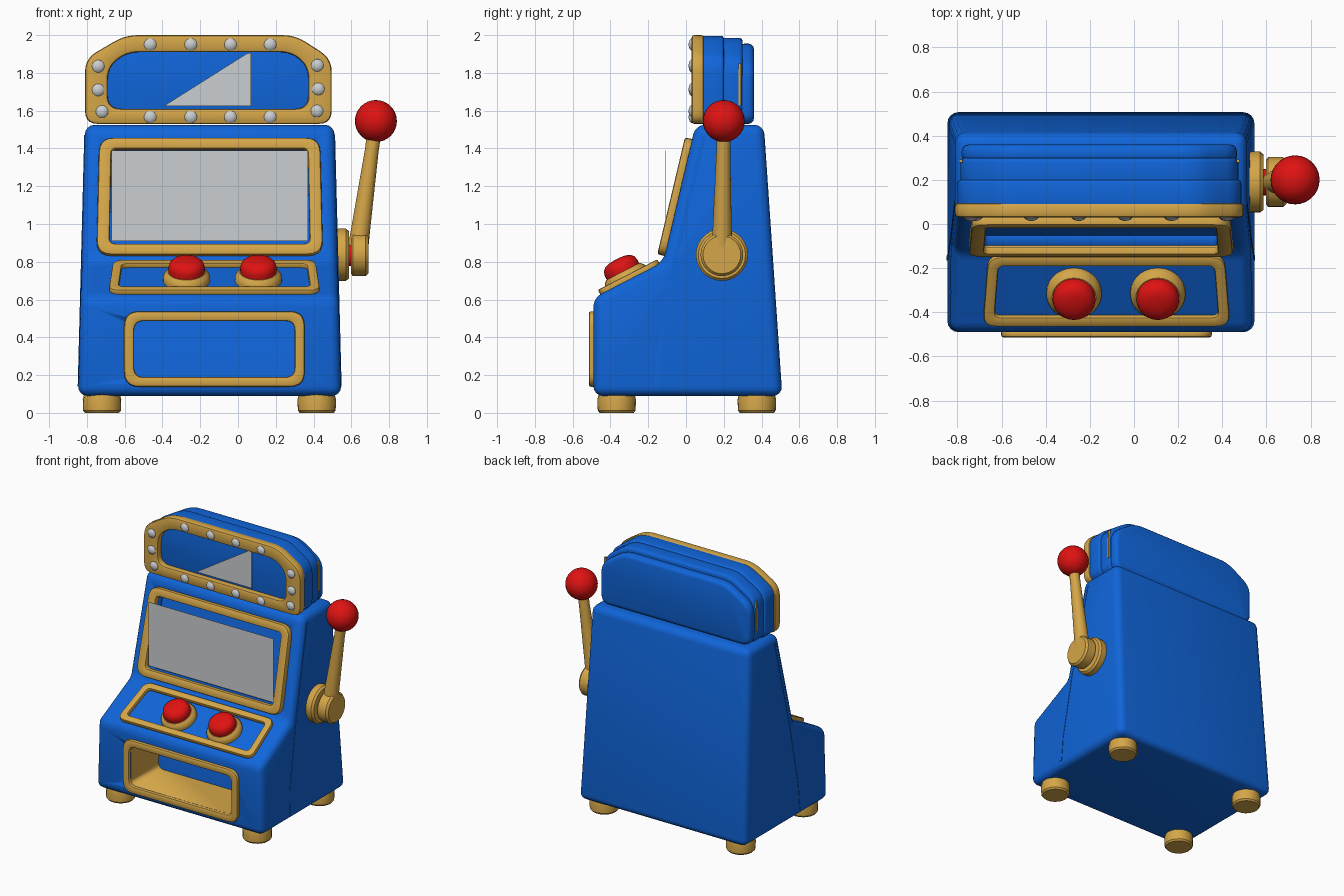
import bpy, bmesh, math
from mathutils import Matrix, Vector

if "Cube" in bpy.data.objects:
    bpy.data.objects.remove(bpy.data.objects["Cube"])


def material(name, rgb):
    m = bpy.data.materials.new(name)
    m.diffuse_color = (*rgb, 1)
    m.use_nodes = True
    m.node_tree.nodes["Principled BSDF"].inputs["Base Color"].default_value = m.diffuse_color
    return m


BLUE = material("blue", (0.005, 0.13, 0.70))
GOLD = material("gold", (0.66, 0.38, 0.065))
RED = material("red", (0.74, 0.006, 0.006))
GREY = material("light grey", (0.60, 0.62, 0.64))
CX = -0.15  # cabinet centre line


def place(x, y, z, degrees):
    """Sheet frame: local x = right, local y = up the slope, local z = outward."""
    return Matrix.Translation((x, y, z)) @ Matrix.Rotation(math.radians(degrees), 4, 'X')


def finish(name, bm, mat, bevel=0, segments=3):
    bmesh.ops.remove_doubles(bm, verts=bm.verts, dist=1e-5)
    bmesh.ops.recalc_face_normals(bm, faces=bm.faces)
    me = bpy.data.meshes.new(name)
    bm.to_mesh(me)
    bm.free()
    me.materials.append(mat)
    ob = bpy.data.objects.new(name, me)
    bpy.context.collection.objects.link(ob)
    for o in bpy.context.selected_objects:
        o.select_set(False)
    bpy.context.view_layer.objects.active = ob
    ob.select_set(True)
    if bevel:
        b = ob.modifiers.new("bevel", 'BEVEL')
        b.width, b.segments = bevel, segments
        b.limit_method, b.angle_limit = 'ANGLE', math.radians(28)
        bpy.ops.object.modifier_apply(modifier=b.name)
    bpy.ops.object.shade_smooth_by_angle(angle=math.radians(35))
    return ob


def rounded(points, r, seg=5):
    """Polygon with every corner replaced by a short curve."""
    out, n = [], len(points)
    for i in range(n):
        p, a, b = (Vector(points[k % n]) for k in (i, i - 1, i + 1))
        s = p + (a - p).normalized() * min(r, (a - p).length * 0.45)
        e = p + (b - p).normalized() * min(r, (b - p).length * 0.45)
        for k in range(seg + 1):
            t = k / seg
            out.append(s * (1 - t) ** 2 + p * 2 * t * (1 - t) + e * t * t)
    return out


def trapezoid(bottom, top, h):
    return [(-bottom, -h), (bottom, -h), (top, h), (-top, h)]


def slab(name, pts, z0, z1, mat, m, bevel=0):
    bm = bmesh.new()
    lo, hi = ([bm.verts.new(m @ Vector((p[0], p[1], z))) for p in pts] for z in (z0, z1))
    bm.faces.new(lo)
    bm.faces.new(hi)
    for i in range(len(pts)):
        bm.faces.new((lo[i - 1], lo[i], hi[i], hi[i - 1]))
    return finish(name, bm, mat, bevel)


def frame(name, outer, inner, z0, z1, m, bevel=0.012):
    bm = bmesh.new()
    rings = [[bm.verts.new(m @ Vector((p[0], p[1], z))) for p in pts]
             for pts, z in ((outer, z0), (outer, z1), (inner, z1), (inner, z0))]
    for j in range(4):
        a, b = rings[j - 1], rings[j]
        for i in range(len(outer)):
            bm.faces.new((a[i - 1], a[i], b[i], b[i - 1]))
    return finish(name, bm, GOLD, bevel, 2)


def lathe(name, profile, mat, m, n=28):
    bm = bmesh.new()
    rings = [[bm.verts.new(m @ Vector((r * math.cos(k * math.tau / n),
                                       r * math.sin(k * math.tau / n), z)))
              for k in range(n)] for r, z in profile]
    for a, b in zip(rings, rings[1:]):
        for k in range(n):
            bm.faces.new((a[k - 1], a[k], b[k], b[k - 1]))
    bm.faces.new(rings[0])
    bm.faces.new(rings[-1])
    return finish(name, bm, mat)


def tapered_profile(name, pts, grow, bevel):
    """Side profile (y, z) stretched across the cabinet, narrowing upward."""
    bm = bmesh.new()
    a, b = ([bm.verts.new((CX + s * (0.697 + grow - 0.026 * (z - 0.09)), y, z))
             for y, z in pts] for s in (-1, 1))
    bm.faces.new(a)
    bm.faces.new(b)
    for i in range(len(pts)):
        bm.faces.new((a[i - 1], a[i], b[i], b[i - 1]))
    return finish(name, bm, BLUE, bevel, 4)


SCREEN = place(CX, -0.04, 1.14, 76.7)
CONSOLE = place(-0.125, -0.297, 0.709, 27.2)
TRAY = place(-0.125, -0.49, 0.338, 90)

# cabinet with a screen recess and a gold payout hollow
cabinet = tapered_profile("cabinet", [(-0.49, 0.09), (-0.49, 0.61), (-0.12, 0.80), (0.05, 1.525),
                                      (0.412, 1.525), (0.51, 0.09)], 0, 0.05)
cabinet.data.materials.append(GOLD)
cutters = [slab("screen_cutter", rounded(trapezoid(0.53, 0.52, 0.26), 0.03), -0.05, 0.1, BLUE, SCREEN),
           slab("tray_cutter", rounded(trapezoid(0.425, 0.425, 0.148), 0.05), -0.42, 0.1, GOLD, TRAY)]
bpy.context.view_layer.objects.active = cabinet
for c in cutters:
    mod = cabinet.modifiers.new("cut", 'BOOLEAN')
    mod.object, mod.operation, mod.solver = c, 'DIFFERENCE', 'EXACT'
    mod.material_mode = 'TRANSFER'
    bpy.ops.object.modifier_apply(modifier=mod.name)
    bpy.data.objects.remove(c)

# side seam
seam = [(-0.165, 0.14), (-0.155, 0.32), (-0.07, 0.80), (0.085, 1.47)]
tapered_profile("side_seam", seam + [(y + 0.022, z) for y, z in reversed(seam)], 0.003, 0)

# screen surround and upright glass
frame("screen_frame", rounded(trapezoid(0.60, 0.585, 0.318), 0.08),
      rounded(trapezoid(0.53, 0.52, 0.258), 0.03), -0.01, 0.04, SCREEN)
slab("screen_glass", trapezoid(0.52, 0.52, 0.24), 0, 0.002, GREY, place(CX, -0.106, 1.15, 90))

# button console
frame("console_frame", rounded(trapezoid(0.56, 0.535, 0.177), 0.06),
      rounded(trapezoid(0.508, 0.49, 0.13), 0.03), -0.01, 0.026, CONSOLE, 0.008)
for side, x in (("left", -0.272), ("right", 0.108)):
    m = place(x, -0.31, 0.702, 27.2)
    lathe(side + "_button_ring", [(0.125, -0.01), (0.125, 0.02), (0.115, 0.038), (0.1, 0.052),
                                  (0.08, 0.052)], GOLD, m)
    lathe(side + "_button", [(0.095, 0.03), (0.097, 0.075), (0.09, 0.098), (0.072, 0.115),
                             (0.04, 0.124), (0.008, 0.126)], RED, m)

# payout tray surround
frame("tray_frame", rounded(trapezoid(0.478, 0.478, 0.2), 0.08),
      rounded(trapezoid(0.425, 0.425, 0.148), 0.05), -0.01, 0.024, TRAY)

# sign box: stepped slabs behind a gold surround
SIGN = place(-0.157, 0, 1.53, 90)  # local z = -y
outline = [(-0.653, 0), (0.653, 0), (0.653, 0.345), (0.46, 0.47), (-0.44, 0.47), (-0.653, 0.345)]
window = [(-0.533, 0.08), (0.53, 0.08), (0.53, 0.30), (0.44, 0.38), (-0.43, 0.38), (-0.533, 0.30)]


def scaled(s, drop=0):
    return rounded([(x * s, z * s if z < 0.1 else z - drop) for x, z in outline], 0.07)


frame("sign_frame", rounded(outline, 0.07), rounded(window, 0.07), -0.095, -0.03, SIGN, 0.014)
for label, s, drop, y0, y1, bev in (("front", 0.985, 0.004, 0.072, 0.20, 0.015),
                                    ("middle", 0.965, 0.014, 0.18, 0.30, 0.02),
                                    ("back", 0.955, 0.045, 0.28, 0.36, 0.03)):
    slab("sign_box_" + label, scaled(s, drop), -y1, -y0, BLUE, SIGN, bev)
for s in (-1, 1):
    x = s * 0.628
    slab("sign_side_trim", [(x - 0.007, 0.10), (x + 0.007, 0.10), (x + 0.007, 0.32), (x - 0.007, 0.32)],
         -0.292, -0.278, GOLD, SIGN)
slab("sign_highlight", [(-0.235, 0.095), (0.227, 0.095), (0.227, 0.378), (0.20, 0.37)],
     -0.068, -0.063, GREY, SIGN)

# sign bulbs
bulbs = [(x, z) for x in (-0.465, -0.25, -0.04, 0.17) for z in (1.95, 1.567)]
bulbs += [(-0.74, 1.835), (-0.74, 1.71), (-0.72, 1.595), (0.42, 1.84), (0.425, 1.715), (0.418, 1.598)]
for x, z in bulbs:
    lathe("bulb", [(0.034, -0.01), (0.033, 0.004), (0.025, 0.012), (0.012, 0.017), (0.002, 0.018)],
          GREY, place(x, 0.032, z, 90), 14)

# pull lever
hub = Matrix.Translation((0, 0.19, 0.837)) @ Matrix.Rotation(math.pi / 2, 4, 'Y')
lathe("lever_mount", [(0.13, 0.50), (0.138, 0.53), (0.138, 0.572), (0.125, 0.587), (0.06, 0.587)], GOLD, hub)
lathe("lever_axle", [(0.06, 0.57), (0.06, 0.62)], RED, hub)
lathe("lever_hub", [(0.10, 0.598), (0.113, 0.608), (0.113, 0.675), (0.10, 0.69), (0.02, 0.69)], GOLD, hub)
base, tip = Vector((0.635, 0.19, 0.87)), Vector((0.73, 0.2, 1.545))
axis = tip - base
arm = Matrix.Translation(base) @ axis.to_track_quat('Z', 'Y').to_matrix().to_4x4()
lathe("lever_arm", [(0.055, 0), (0.05, 0.12), (0.037, 0.52), (0.037, axis.length)], GOLD,
      arm, 20)
lathe("lever_ball", [(0.111 * math.sin(math.pi * k / 16) + 1e-4, -0.111 * math.cos(math.pi * k / 16))
                     for k in range(17)], RED, Matrix.Translation(tip))

# feet
for x in (-0.72, 0.417):
    for y in (-0.367, 0.375):
        lathe("foot", [(0.09, 0), (0.1, 0.012), (0.102, 0.07), (0.095, 0.1)], GOLD,
              Matrix.Translation((x, y, 0)), 20)
